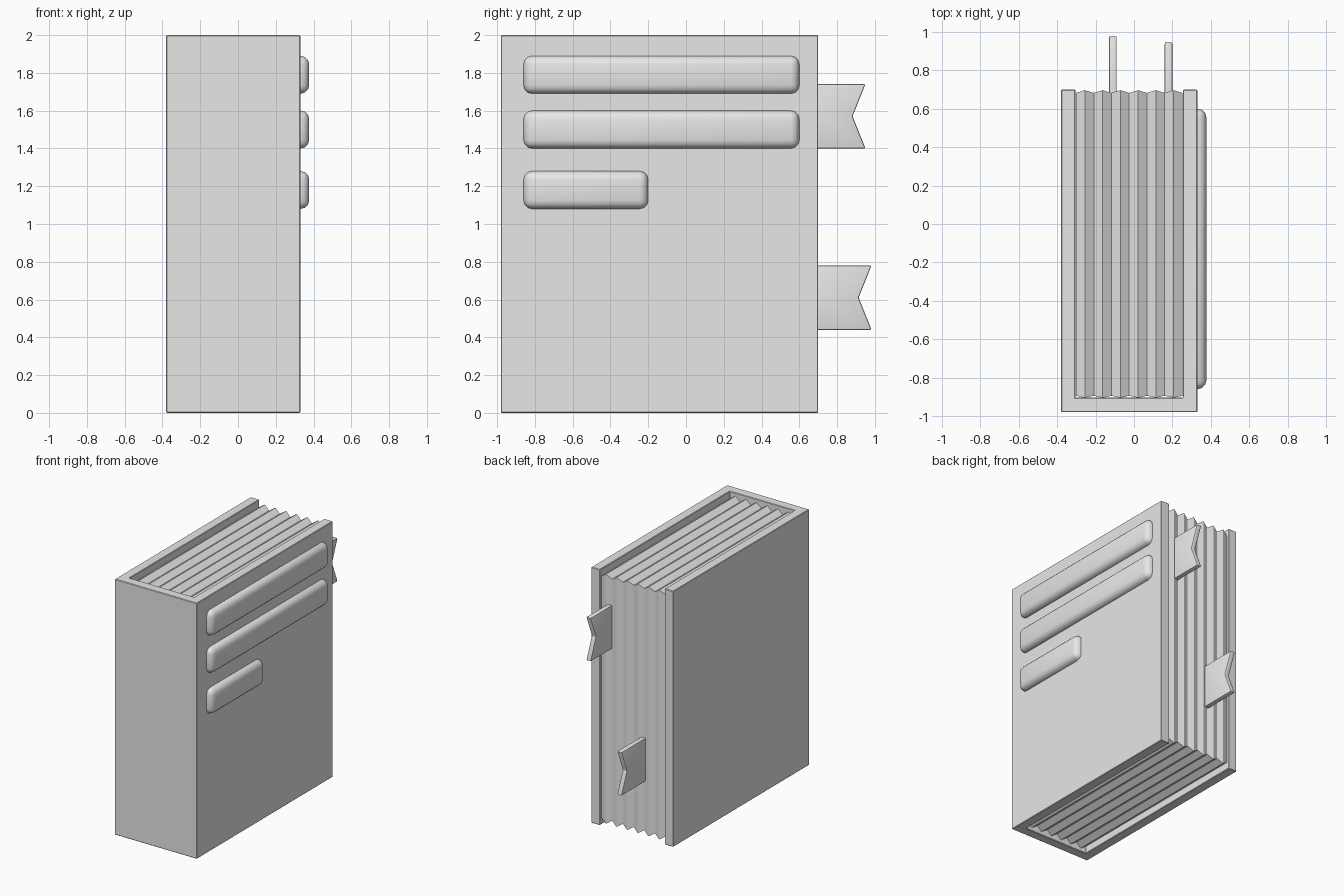
import bpy, bmesh

cube = bpy.data.objects.get("Cube")
if cube:
    bpy.data.objects.remove(cube, do_unlink=True)

grey = bpy.data.materials.new("plain_grey")
grey.use_nodes = True
grey.diffuse_color = (0.8, 0.8, 0.8, 1)
grey.node_tree.nodes["Principled BSDF"].inputs["Base Color"].default_value = grey.diffuse_color


def finish(name, bm, bevel=0.0, segments=1):
    """Turn a bmesh into a shaded, optionally bevelled object."""
    bmesh.ops.recalc_face_normals(bm, faces=bm.faces)
    mesh = bpy.data.meshes.new(name)
    bm.to_mesh(mesh)
    bm.free()
    mesh.materials.append(grey)
    obj = bpy.data.objects.new(name, mesh)
    bpy.context.collection.objects.link(obj)
    bpy.context.view_layer.objects.active = obj
    obj.select_set(True)
    if bevel:
        mod = obj.modifiers.new("rounded_edges", "BEVEL")
        mod.width, mod.segments = bevel, segments
        bpy.ops.object.modifier_apply(modifier=mod.name)
    bpy.ops.object.shade_smooth_by_angle(angle=0.52)
    obj.select_set(False)


def prism(name, outline, depth, **bevel):
    """Extrude a closed outline of 3D points along a vector."""
    bm = bmesh.new()
    face = bm.faces.new([bm.verts.new(p) for p in outline])
    new = bmesh.ops.extrude_face_region(bm, geom=[face])["geom"]
    verts = [v for v in new if isinstance(v, bmesh.types.BMVert)]
    bmesh.ops.translate(bm, verts=verts, vec=depth)
    finish(name, bm, **bevel)


# Cover: a U-shaped wrap of spine and two boards
LEFT, RIGHT, FRONT, BACK, WALL = -0.38, 0.33, -0.98, 0.70, 0.075
cover = [(LEFT, FRONT), (RIGHT, FRONT), (RIGHT, BACK), (RIGHT - WALL, BACK),
         (RIGHT - WALL, FRONT + WALL), (LEFT + WALL, FRONT + WALL),
         (LEFT + WALL, BACK), (LEFT, BACK)]
prism("cover", [(x, y, 0) for x, y in cover], (0, 0, 2), bevel=0.004)

# Pages: rectangular rings alternating between ridges and grooves
bm = bmesh.new()
rings = []
PAGES = 6
start, end = LEFT + WALL + 0.003, RIGHT - WALL - 0.003
for i in range(2 * PAGES + 1):
    x = start + (end - start) * i / (2 * PAGES)
    groove = 1 - i % 2
    y, z = 0.697 - 0.014 * groove, 1.975 - 0.03 * groove
    y0 = -0.905 + 0.01 * groove
    ring = [(x, y0, 2 - z), (x, y, 2 - z), (x, y, z), (x, y0, z)]
    rings.append([bm.verts.new(p) for p in ring])
for a, b in zip(rings, rings[1:]):
    for k in range(4):
        n = (k + 1) % 4
        bm.faces.new((a[k], a[n], b[n], b[k]))
bm.faces.new(rings[0])
bm.faces.new(rings[-1])
finish("pages", bm)

# Bookmarks: ribbons with a notched end
for name, x, tip, low in (("upper_bookmark", 0.18, 0.95, 1.40),
                          ("lower_bookmark", -0.11, 0.982, 0.44)):
    high = low + 0.34
    shape = [(0.5, low), (tip, low), (tip - 0.068, (low + high) / 2),
             (tip, high), (0.5, high)]
    prism(name, [(x - 0.02, y, z) for y, z in shape], (0.04, 0, 0),
          bevel=0.008, segments=2)

# Raised title bars on the cover board
for name, y_end, low in (("top_title_bar", 0.60, 1.69),
                         ("middle_title_bar", 0.60, 1.40),
                         ("short_title_bar", -0.20, 1.08)):
    shape = [(-0.86, low), (y_end, low), (y_end, low + 0.2), (-0.86, low + 0.2)]
    prism(name, [(RIGHT - 0.05, y, z) for y, z in shape], (0.097, 0, 0),
          bevel=0.045, segments=3)
